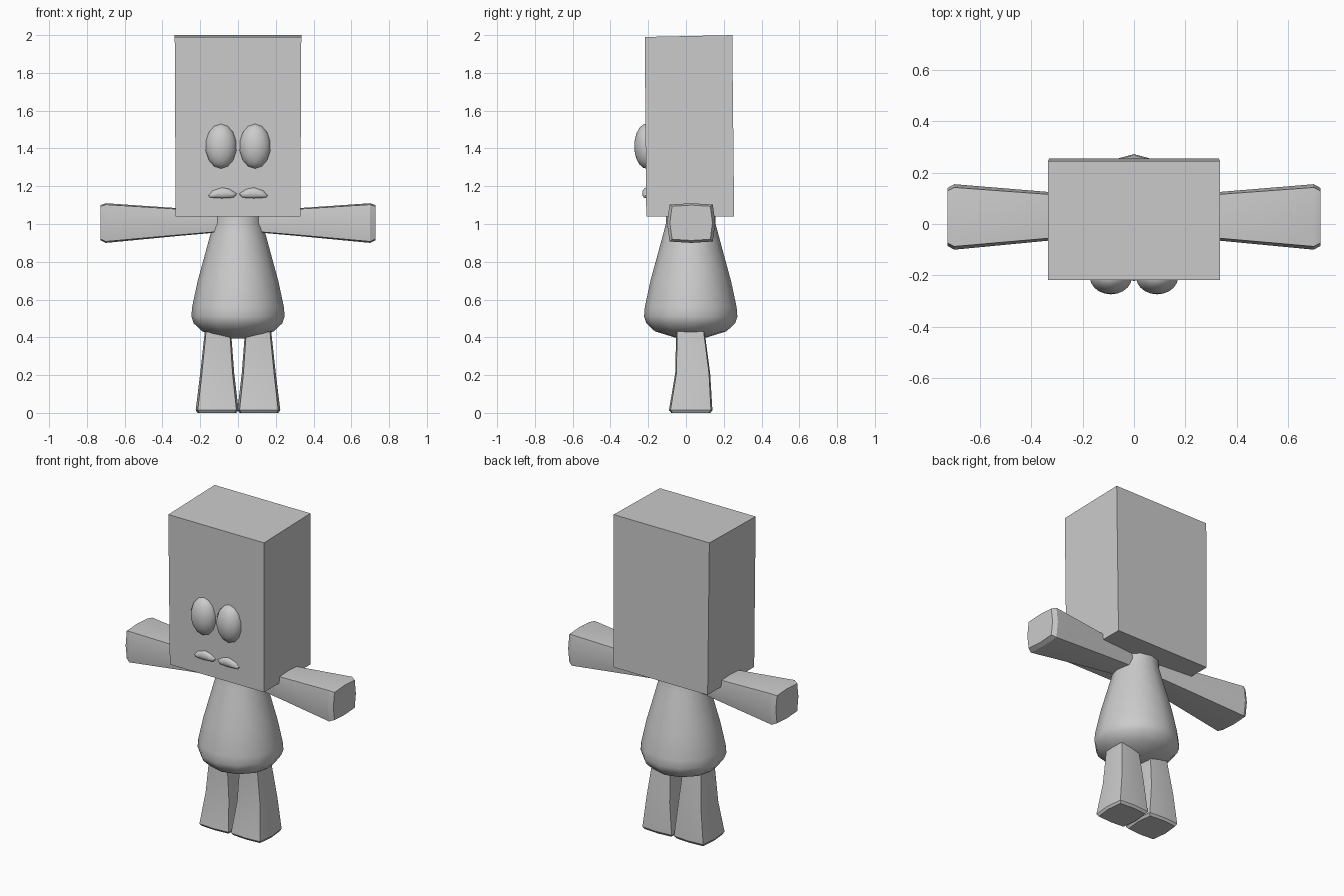
import bpy, bmesh, math
from mathutils import Vector

if "Cube" in bpy.data.objects:
    bpy.data.objects.remove(bpy.data.objects["Cube"])


def loft(name, rings, angle=35, caps=True):
    """Skin a list of equal-length point rings and close both ends."""
    bm = bmesh.new()
    loops = [[bm.verts.new(p) for p in ring] for ring in rings]
    n = len(loops[0])
    for a, b in zip(loops, loops[1:]):
        for i in range(n):
            j = (i + 1) % n
            bm.faces.new((a[i], a[j], b[j], b[i]))
    bm.faces.new(loops[0])
    bm.faces.new(loops[-1])
    bmesh.ops.recalc_face_normals(bm, faces=bm.faces)
    me = bpy.data.meshes.new(name)
    bm.to_mesh(me)
    bm.free()
    ob = bpy.data.objects.new(name, me)
    bpy.context.collection.objects.link(ob)
    smooth(ob, angle)
    return ob


def smooth(ob, angle):
    bpy.ops.object.select_all(action='DESELECT')
    ob.select_set(True)
    bpy.context.view_layer.objects.active = ob
    bpy.ops.object.shade_smooth_by_angle(angle=math.radians(angle))


# Slightly bulged square with eight points, used for limbs
SQUIRCLE = [(-.9, -.93), (0, -1), (.9, -.93), (1, 0),
            (.9, .93), (0, 1), (-.9, .93), (-1, 0)]


def section(u0, u1, v0, v1):
    cu, cv, ru, rv = (u0 + u1) / 2, (v0 + v1) / 2, (u1 - u0) / 2, (v1 - v0) / 2
    return [(cu + u * ru, cv + v * rv) for u, v in SQUIRCLE]


# Head: tall box, leaning slightly forward, sloped top
head = [[(-.33, -.21, 1.04), (.33, -.21, 1.04), (.33, .255, 1.04), (-.33, .255, 1.04)],
        [(-.335, -.218, 1.99), (.335, -.218, 1.99), (.335, .245, 2), (-.335, .245, 2)]]
loft("head", head, 20)

# Body: pear-shaped lathe
profile = [(.07, .395), (.19, .432), (.235, .475), (.247, .51), (.243, .56), (.213, .70),
           (.172, .85), (.145, .95), (.132, 1.0), (.127, 1.10)]
body = [[(r * math.sin(i * math.pi / 6), .025 + r * math.cos(i * math.pi / 6), z)
         for i in range(12)] for r, z in profile]
loft("body", body, 40)

# Limb stations: distance along limb, then cross-section extents
ARM = [(.09, -.045, .105, .957, 1.068), (.335, -.065, .125, .935, 1.085),
       (.70, -.10, .155, .90, 1.11), (.727, -.085, .14, .913, 1.10)]
LEG = [(0, .008, .215, -.078, .13), (.015, -.003, .224, -.09, .14),
       (.21, .02, .20, -.057, .128), (.42, .036, .177, -.052, .10),
       (.47, .04, .172, -.05, .095)]
# Mouth lobe outline (x, z)
LIP = [(.005, 1.16), (.022, 1.14), (.085, 1.136), (.15, 1.14), (.157, 1.15),
       (.135, 1.176), (.085, 1.193), (.045, 1.185)]

for side, s in (("left", -1), ("right", 1)):
    loft(side + "_arm", [[(s * x, y, z) for y, z in section(*e)] for x, *e in ARM], 28)
    loft(side + "_leg", [[(s * x, y, z) for x, y in section(*e)] for z, *e in LEG], 28)

    # Mouth lobe: domed outline on the face
    rings = []
    for k, y in ((1, -.20), (1, -.212), (.85, -.222), (.5, -.229)):
        rings.append([(s * (.082 + (x - .082) * k), y, 1.16 + (z - 1.16) * k) for x, z in LIP])
    loft(side + "_mouth", rings, 40)

    # Eye: squashed ball set into the face
    bpy.ops.mesh.primitive_uv_sphere_add(segments=14, ring_count=10, radius=1,
                                         location=(s * .09, -.207, 1.412),
                                         rotation=(math.pi / 2, 0, 0))
    eye = bpy.context.object
    eye.name = side + "_eye"
    eye.scale = (.084, .12, .067)
    smooth(eye, 60)
